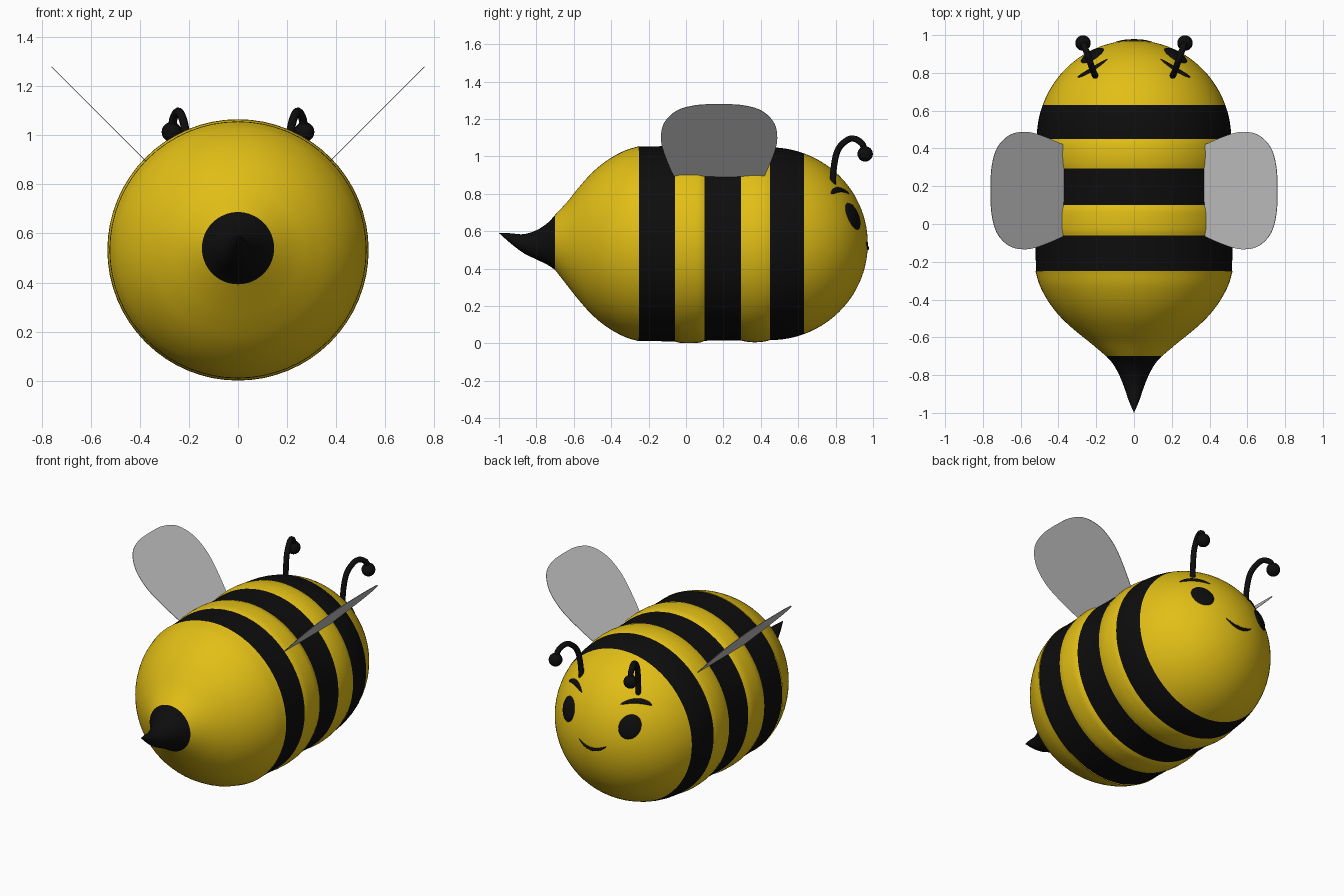
import bpy, bmesh, math
from mathutils import Vector

if "Cube" in bpy.data.objects:
    bpy.data.objects.remove(bpy.data.objects["Cube"])

CZ = 0.533          # height of the body axis
HY, HA, HB = 0.45, 0.522, 0.515   # head ellipsoid: centre y, length, radius


def material(name, rgb):
    m = bpy.data.materials.new(name)
    m.diffuse_color = (*rgb, 1)
    m.use_nodes = True
    m.node_tree.nodes["Principled BSDF"].inputs["Base Color"].default_value = m.diffuse_color
    return m


YELLOW = material("yellow", (0.76, 0.52, 0.008))
BLACK = material("black", (0.004, 0.004, 0.004))


def make_object(name, verts, faces, mat=None, smooth=True):
    me = bpy.data.meshes.new(name)
    me.from_pydata(verts, [], faces)
    bm = bmesh.new()
    bm.from_mesh(me)
    bmesh.ops.remove_doubles(bm, verts=bm.verts, dist=1e-5)
    for f in bm.faces:
        f.smooth = smooth
    bm.to_mesh(me)
    bm.free()
    if mat:
        me.materials.append(mat)
    ob = bpy.data.objects.new(name, me)
    bpy.context.collection.objects.link(ob)
    return ob


def spline(pts, n=5):
    """Smooth curve through the control points (Catmull-Rom)."""
    p = [Vector(q) for q in pts]
    p = [2 * p[0] - p[1]] + p + [2 * p[-1] - p[-2]]
    out = []
    for a, b, c, d in zip(p, p[1:], p[2:], p[3:]):
        for k in range(n):
            t = k / n
            out.append(0.5 * (2 * b + (c - a) * t + (2 * a - 5 * b + 4 * c - d) * t * t
                              + (3 * b - a - 3 * c + d) * t ** 3))
    return out + [p[-2]]


def loft(name, rings, mat, seg=64):
    """Round skin along y; each ring is (y, radius, centre z)."""
    verts = [(r * math.cos(a), y, z + r * math.sin(a))
             for y, r, z in rings
             for a in (2 * math.pi * j / seg for j in range(seg))]
    faces = [(i * seg + j, (i + 1) * seg + j,
              (i + 1) * seg + (j + 1) % seg, i * seg + (j + 1) % seg)
             for i in range(len(rings) - 1) for j in range(seg)]
    return make_object(name, verts, faces, mat)


def head_radius(y):
    return HB * math.sqrt(max(0, 1 - ((y - HY) / HA) ** 2))


# Body bands, from tail to head
loft("stinger", spline([(-1, 0, 0.59), (-0.94, 0.026, 0.563), (-0.87, 0.05, 0.534),
                        (-0.8, 0.078, 0.527), (-0.74, 0.112, 0.532), (-0.7, 0.147, 0.54)]), BLACK)
loft("abdomen", spline([(-0.7, 0.147, 0.54), (-0.63, 0.23, CZ), (-0.57, 0.305, CZ),
                        (-0.5, 0.382, CZ), (-0.42, 0.447, CZ), (-0.33, 0.497, CZ),
                        (-0.25, 0.522, CZ)]), YELLOW)
loft("rear_stripe", spline([(-0.25, 0.519, CZ), (-0.15, 0.521, CZ), (-0.06, 0.523, CZ)]), BLACK)
loft("rear_yellow_band", spline([(-0.06, 0.523, CZ), (-0.03, 0.53, CZ), (0.02, 0.532, CZ),
                                 (0.07, 0.529, CZ), (0.1, 0.519, CZ)]), YELLOW)
loft("middle_stripe", spline([(0.1, 0.519, CZ), (0.2, 0.517, CZ), (0.295, 0.518, CZ)]), BLACK)
loft("front_yellow_band", spline([(0.295, 0.518, CZ), (0.325, 0.524, CZ), (0.37, 0.527, CZ),
                                  (0.42, 0.523, CZ), (0.45, 0.515, CZ)]), YELLOW)
loft("front_stripe", [(y, head_radius(y), CZ) for y in
                      (0.45 + 0.18 * k / 8 for k in range(9))], BLACK)
start = math.asin(0.18 / HA)
loft("head", [(HY + HA * math.sin(t), HB * math.cos(t), CZ) for t in
              (start + (math.pi / 2 - start) * k / 20 for k in range(21))], YELLOW)


def face_patch(name, cx, cz, half_w, half_h, bend, slant=0, bulge=0.014):
    """Tapered lens lying on the head surface, bent up or down along its length."""
    n, m = 24, 10
    verts, faces = [], []
    for i in range(n + 1):
        t = -math.cos(math.pi * i / n)
        for j in range(m + 1):
            s = -math.cos(math.pi * j / m)
            w = math.sqrt(max(0, 1 - t * t))
            x = cx + half_w * t
            z = cz + bend * t * t + slant * t + half_h * w * s
            rho = math.hypot(x, z - CZ) / HB
            lift = bulge * w * math.sqrt(max(0, 1 - s * s)) - 0.001
            k = 1 + lift / HB
            y = HY + HA * math.sqrt(1 - rho * rho)
            verts.append((x * k, HY + (y - HY) * k, CZ + (z - CZ) * k))
    for i in range(n):
        for j in range(m):
            a = i * (m + 1) + j
            faces.append((a, a + 1, a + m + 2, a + m + 1))
    return make_object(name, verts, faces, BLACK)


# Smile
face_patch("smile", 0, 0.508, 0.1, 0.011, 0.038, bulge=0.008)

# Half wing outline: (offset from the wing's middle line, distance up the 45 degree slope as z)
half = spline([(0.19, 0.8), (0.245, 0.9), (0.295, 1.02), (0.311, 1.1), (0.293, 1.18),
               (0.225, 1.245), (0.12, 1.274), (0, 1.279)], 6)
outline = [(0.177 + o, z) for o, z in half] + [(0.177 - o, z) for o, z in half[-2::-1]]

for sx, side in ((1, "right"), (-1, "left")):
    # Wings, thin flat sheets rising at 45 degrees
    wing = make_object(side + "_wing", [(sx * (z - 0.52), y, z) for y, z in outline],
                       [range(len(outline))], smooth=False)
    sol = wing.modifiers.new("thickness", "SOLIDIFY")
    sol.thickness, sol.offset = 0.003, 0

    # Eyes and brows
    face_patch(side + "_eye", sx * 0.22, 0.68, 0.06, 0.072, 0)
    face_patch(side + "_brow", sx * 0.22, 0.822, 0.08, 0.013, -0.022, bulge=0.009)

    # Antennae with ball tips
    cu = bpy.data.curves.new(side + "_antenna", "CURVE")
    cu.dimensions = "3D"
    cu.bevel_depth, cu.bevel_resolution, cu.use_fill_caps = 0.017, 4, True
    path = spline([(0.205, 0.785, 0.84), (0.208, 0.79, 0.94), (0.218, 0.815, 1.04),
                   (0.24, 0.88, 1.095), (0.262, 0.94, 1.07), (0.268, 0.955, 1.015)])
    sp = cu.splines.new("POLY")
    sp.points.add(len(path) - 1)
    for pt, (x, y, z) in zip(sp.points, path):
        pt.co = (sx * x, y, z, 1)
    sp.use_smooth = True
    cu.materials.append(BLACK)
    bpy.context.collection.objects.link(bpy.data.objects.new(side + "_antenna", cu))
    bpy.ops.mesh.primitive_uv_sphere_add(segments=24, ring_count=14, radius=0.041,
                                         location=(sx * 0.27, 0.958, 1.013))
    ball = bpy.context.object
    ball.name = side + "_antenna_tip"
    ball.data.materials.append(BLACK)
    bpy.ops.object.shade_smooth()
